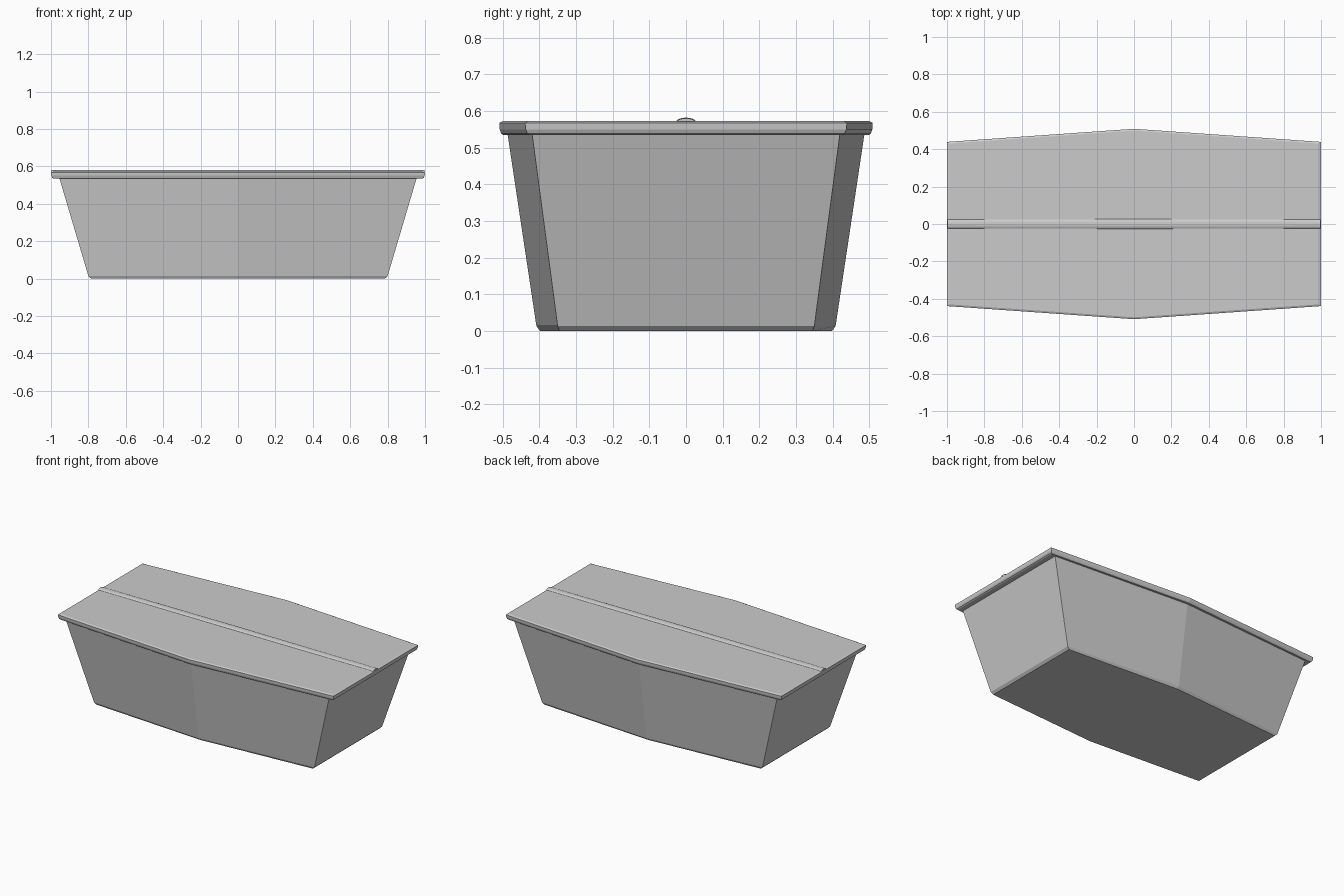
import bpy, bmesh, math

if "Cube" in bpy.data.objects:
    bpy.data.objects.remove(bpy.data.objects["Cube"])


def add_object(name, bm):
    bmesh.ops.recalc_face_normals(bm, faces=bm.faces)
    mesh = bpy.data.meshes.new(name)
    bm.to_mesh(mesh)
    bm.free()
    obj = bpy.data.objects.new(name, mesh)
    bpy.context.collection.objects.link(obj)
    return obj


def loft(name, rings):
    """Skin closed rings of points and cap both ends."""
    bm = bmesh.new()
    loops = [[bm.verts.new(p) for p in ring] for ring in rings]
    n = len(loops[0])
    for a, b in zip(loops, loops[1:]):
        for i in range(n):
            j = (i + 1) % n
            bm.faces.new((a[i], a[j], b[j], b[i]))
    bm.faces.new(loops[0])
    bm.faces.new(loops[-1])
    return add_object(name, bm)


def hexagon(z, half_x, mid_y, end_y):
    return [(half_x, -end_y, z), (half_x, end_y, z), (0, mid_y, z),
            (-half_x, end_y, z), (-half_x, -end_y, z), (0, -mid_y, z)]


# tapered six-sided box with a small chamfer at the foot
loft("box_body", [hexagon(0, 0.785, 0.398, 0.345),
                  hexagon(0.014, 0.80, 0.408, 0.35),
                  hexagon(0.54, 0.956, 0.487, 0.42)])

# overhanging lid with softened rim
loft("lid", [hexagon(0.535, 0.985, 0.499, 0.428),
             hexagon(0.539, 0.993, 0.504, 0.433),
             hexagon(0.55, 0.998, 0.508, 0.437),
             hexagon(0.568, 1.0, 0.509, 0.439),
             hexagon(0.573, 0.985, 0.499, 0.430)])


# low rounded ridge along the lid, slightly wider at the middle
def arch(x, half_width, height):
    arc = [(x, half_width * math.cos(math.pi * i / 8),
            0.571 + height * math.sin(math.pi * i / 8)) for i in range(9)]
    return arc


loft("lid_ridge", [arch(-0.998, 0.024, 0.009),
                   arch(0, 0.027, 0.011),
                   arch(0.998, 0.024, 0.009)])
